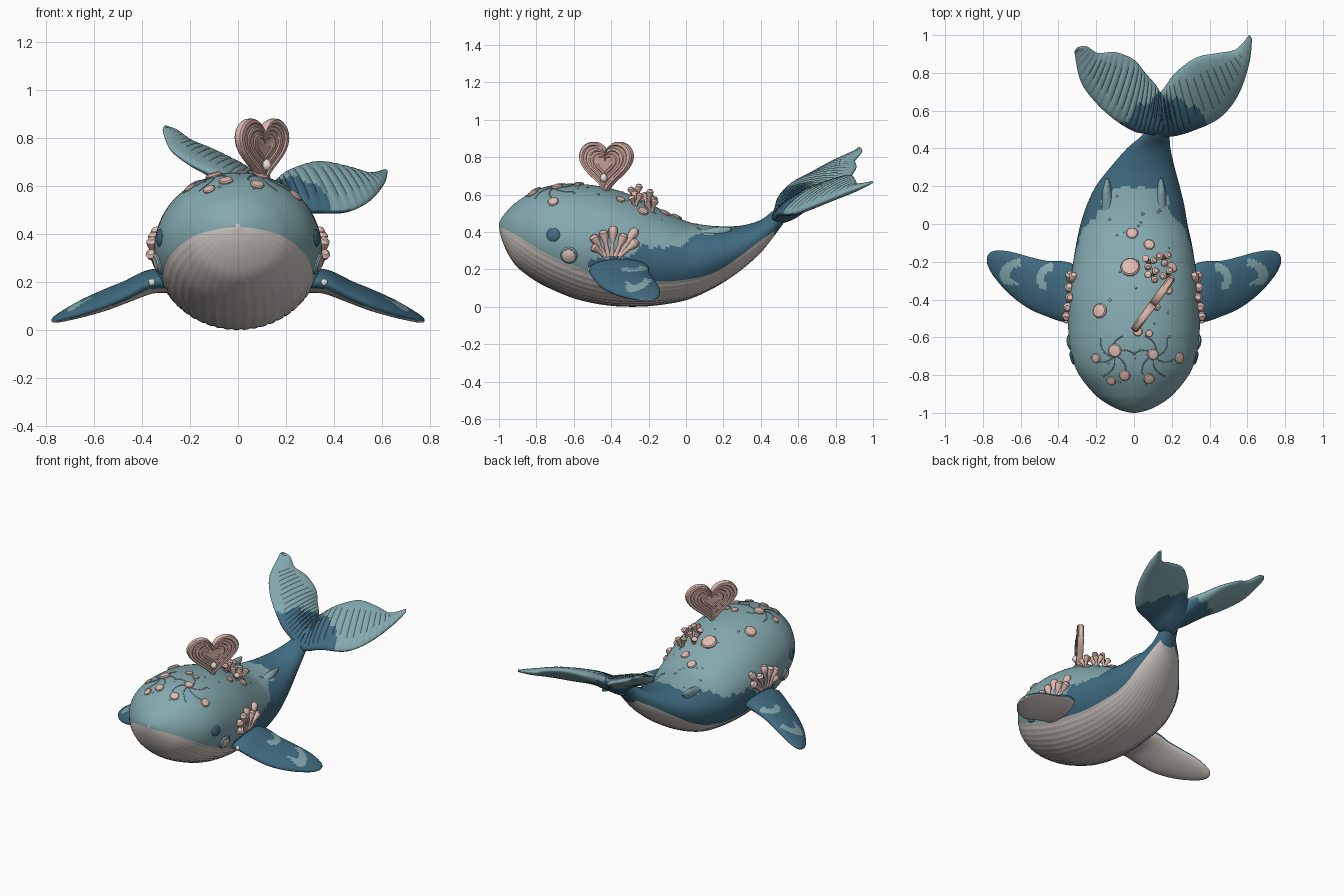
import bpy, bmesh, math, random
from math import sin, cos, pi
from mathutils import Vector

random.seed(4)
default = bpy.data.objects.get("Cube")
if default:
    bpy.data.objects.remove(default)

COLOURS = {
    "light_teal": (0.23, 0.40, 0.43),
    "deep_blue": (0.05, 0.148, 0.22),
    "belly_grey": (0.63, 0.58, 0.54),
    "coral_pink": (0.75, 0.50, 0.44),
    "heart_rose": (0.62, 0.39, 0.34),
    "pearl_white": (0.78, 0.74, 0.69),
}
NAMES = list(COLOURS)
MATS = []
for key, rgb in COLOURS.items():
    m = bpy.data.materials.new(key)
    m.use_nodes = True
    m.diffuse_color = (*rgb, 1)
    bsdf = next(n for n in m.node_tree.nodes if n.type == "BSDF_PRINCIPLED")
    bsdf.inputs["Base Color"].default_value = (*rgb, 1)
    bsdf.inputs["Roughness"].default_value = 0.7
    MATS.append(m)


def skin(name, rings, colour, angle=40):
    """Join equal-length closed rings into a capped surface; colour is a name or a face rule."""
    bm = bmesh.new()
    loops = [[bm.verts.new(p) for p in ring] for ring in rings]
    n = len(loops[0])
    for a, b in zip(loops, loops[1:]):
        for j in range(n):
            k = (j + 1) % n
            bm.faces.new((a[j], a[k], b[k], b[j]))
    bm.faces.new(loops[0])
    bm.faces.new(loops[-1])
    bmesh.ops.recalc_face_normals(bm, faces=bm.faces)
    bm.normal_update()
    mesh = bpy.data.meshes.new(name)
    if callable(colour):
        for m in MATS:
            mesh.materials.append(m)
        for f in bm.faces:
            f.material_index = NAMES.index(colour(f.calc_center_median(), f.normal))
    else:
        mesh.materials.append(MATS[NAMES.index(colour)])
    bm.to_mesh(mesh)
    bm.free()
    ob = bpy.data.objects.new(name, mesh)
    bpy.context.collection.objects.link(ob)
    bpy.ops.object.select_all(action="DESELECT")
    ob.select_set(True)
    bpy.context.view_layer.objects.active = ob
    bpy.ops.object.shade_smooth_by_angle(angle=math.radians(angle))
    return ob


def spline(rows, steps):
    """Smooth interpolation through rows of numbers."""
    out = []
    for i in range(len(rows) - 1):
        quad = [rows[max(0, min(len(rows) - 1, i + d))] for d in (-1, 0, 1, 2)]
        for s in range(steps):
            t = s / steps
            out.append([b + t / 2 * (c - a + t * (2*a - 5*b + 4*c - d + t * (3*b - a - 3*c + d)))
                        for a, b, c, d in zip(*quad)])
    return out + [list(rows[-1])]


def lathe(name, origin, axis, profile, colour, n=14):
    """Turn (radius, height) pairs around an axis."""
    axis = Vector(axis).normalized()
    u = axis.orthogonal().normalized()
    v = axis.cross(u)
    rings = [[Vector(origin) + axis * h + (u * cos(2*pi*j/n) + v * sin(2*pi*j/n)) * r
              for j in range(n)] for r, h in profile]
    return skin(name, rings, colour)


# Body: y, centre x, half width, top z, bottom z, belly line z, dark line z
BODY = [
    (-1, 0, .01, .445, .425, .43, 0), (-.985, 0, .075, .475, .36, .423, 0),
    (-.95, 0, .145, .52, .28, .407, 0), (-.9, 0, .21, .565, .21, .378, 0),
    (-.8, 0, .29, .625, .135, .315, 0), (-.7, 0, .33, .652, .085, .262, 0),
    (-.6, 0, .345, .658, .045, .22, 0), (-.5, 0, .35, .65, .02, .185, .25),
    (-.4, 0, .348, .632, .005, .16, .26), (-.3, 0, .338, .6, 0, .145, .28),
    (-.2, 0, .322, .555, .003, .135, .33), (-.1, 0, .305, .503, .015, .135, .31),
    (0, 0, .283, .457, .035, .145, .35), (.1, .008, .258, .437, .075, .165, .4),
    (.2, .02, .222, .43, .13, .21, .42), (.3, .045, .17, .435, .2, .28, 1),
    (.4, .078, .115, .465, .29, .355, 1), (.48, .12, .068, .525, .39, .415, 1),
    (.56, .135, .05, .575, .5, .505, 1),
]
DENSE = spline(BODY, 8)


def section(y):
    for a, b in zip(DENSE, DENSE[1:]):
        if y <= b[0]:
            t = (y - a[0]) / (b[0] - a[0])
            return [p + (q - p) * t for p, q in zip(a, b)]
    return DENSE[-1]


def skin_point(y, phi, row=None, shrink=1.0):
    """Point on the body; phi runs around from the underside."""
    y, cx, hw, top, low = (row or section(y))[:5]
    return Vector((cx + hw * sin(phi) * shrink, y,
                   (top + low) / 2 - (top - low) / 2 * cos(phi) * shrink))


def on_body(y, x=None, z=None):
    """Surface point and outward normal at a top (x) or left side (z) position."""
    _, cx, hw, top, low = section(y)[:5]
    if z is None:
        phi = pi - math.asin((x - cx) / hw)
    else:
        phi = math.acos(((top + low) / 2 - z) / ((top - low) / 2))
    p = skin_point(y, phi)
    n = (skin_point(y, phi + .01) - p).cross(skin_point(y + .01, phi) - p).normalized()
    if n.dot(p - Vector((cx, y, (top + low) / 2))) < 0:
        n = -n
    return p, n


N_BELLY, N_BACK = 54, 70
body_rings = []
for row in DENSE:
    mid, half = (row[3] + row[4]) / 2, (row[3] - row[4]) / 2
    edge = math.acos(max(-.9, min(.97, (mid - row[5]) / half)))
    ring = [skin_point(0, -edge + 2 * edge * j / N_BELLY, row, .988 if j % 3 == 1 else 1)
            for j in range(N_BELLY)]
    ring += [skin_point(0, edge + (2*pi - 2*edge) * j / N_BACK, row) for j in range(N_BACK)]
    body_rings.append(ring)
body = skin("body", body_rings, "light_teal", 60)
for m in MATS[1:]:
    body.data.materials.append(m)
for f in body.data.polygons:
    c = f.center
    column = f.index % (N_BELLY + N_BACK)
    ragged = .012 * sin(c.y * 45) + .008 * sin(c.x * 70 + c.y * 90)
    if column < N_BELLY and c.y < .47:
        f.material_index = 2
    elif c.y > -.56 and (c.z < section(c.y)[6] + ragged or c.y > .185 + ragged):
        f.material_index = 1


def blade(name, rows, colour, ribs=0.0, flip=1, n=44):
    """Flat fin lofted from leading edge, trailing edge and half thickness; ribs groove the top."""
    rows = spline(rows, 14)
    rings = []
    for i, r in enumerate(rows):
        a, b = Vector(r[:3]), Vector(r[3:6])
        p, q = rows[max(i - 1, 0)], rows[min(i + 1, len(rows) - 1)]
        span = Vector(q[:3]) + Vector(q[3:6]) - Vector(p[:3]) - Vector(p[3:6])
        normal = (b - a).cross(span).normalized()
        if normal.z < 0:
            normal = -normal
        ring = []
        for j in range(n):
            s = sin(2 * pi * j / n)
            t = max(r[6], .002) * (1 - ribs * (i % 4 == 1 and s > 0))
            v = a.lerp(b, (1 - cos(2 * pi * j / n)) / 2) + normal * t * s
            ring.append(Vector((v.x * flip, v.y, v.z)))
        rings.append(ring)
    return skin(name, rings, colour, 50)


# Tail flukes
def fluke_colour(c, n):
    reach = (c - Vector((.14, .46, .47))).length
    limit = .27 if n.z > 0 else .34
    return "deep_blue" if reach < limit + .015 * sin(c.x * 60) else "light_teal"


blade("left_fluke", [
    (.1, .46, .46, .12, .67, .59, .055), (.2, .465, .47, .16, .72, .62, .052),
    (.3, .49, .495, .22, .8, .665, .047), (.45, .56, .495, .33, .88, .7, .04),
    (.55, .68, .54, .45, .905, .68, .032), (.61, .85, .61, .54, .925, .65, .022),
    (.625, .98, .66, .61, 1, .668, .007)], fluke_colour, .16)
blade("right_fluke", [
    (.16, .46, .46, .15, .67, .58, .055), (.08, .475, .52, .12, .73, .615, .052),
    (0, .49, .575, .06, .8, .65, .047), (-.1, .55, .645, 0, .87, .69, .04),
    (-.2, .64, .695, -.1, .91, .745, .032), (-.28, .75, .755, -.19, .905, .785, .025),
    (-.312, .89, .825, -.25, .94, .83, .014), (-.31, .92, .85, -.295, .935, .85, .005)],
    fluke_colour, .16)


# Flippers, pale underneath behind a blue leading edge
def flipper_colour(c, n):
    if n.z < -.25 and n.y > -.45:
        return "belly_grey"
    x = abs(c.x)
    marks = any(.045 < math.hypot((x - cx) / stretch, c.y - cy) < .085 and c.y > cy - .05
                and x > cx for cx, cy, stretch in ((.43, -.29, 1), (.6, -.27, 1.3)))
    return "light_teal" if marks and n.z > .3 else "deep_blue"


FLIPPER = [
    (.26, -.5, .2, .26, -.24, .21, .05), (.36, -.52, .195, .36, -.2, .21, .05),
    (.46, -.49, .145, .46, -.195, .18, .042), (.56, -.445, .1, .55, -.175, .15, .038),
    (.66, -.37, .065, .64, -.15, .115, .03), (.74, -.28, .042, .71, -.14, .08, .02),
    (.773, -.22, .035, .755, -.147, .055, .012), (.778, -.19, .037, .773, -.165, .042, .004)]
BUMP = [(.15, -.3), (1, 0), (.9, .3), (.6, .5), (.1, .6)]
EYE = [(.5, -.4), (1, 0), (.85, .16), (.5, .25), (.05, .28)]
RING = [(.9, -.4), (1, .1), (.85, .28), (.05, .32)]
DISC = [(1, -.3), (1, .45), (.85, .56), (.05, .6)]
BARNACLE = [(.9, -.4), (1, .12), (.85, .32), (.5, .4), (.05, .42)]


def scaled(profile, r):
    return [(a * r, b * r) for a, b in profile]


def branch(name, start, end, r):
    d = Vector(end) - Vector(start)
    k = d.length
    lathe(name, start, d, [(r*.6, 0), (r*.5, k*.5), (r, k*.75), (r*1.1, k*.9), (r*.6, k)],
          "coral_pink", 10)


for side, flip in (("left", 1), ("right", -1)):
    blade(side + "_flipper", FLIPPER, flipper_colour, 0, flip)
    mirror = Vector((flip, 1, 1))
    lathe(side + "_flipper_pearl", Vector((.36, -.517, .2)) * mirror, Vector((.2, -1, .3)) * mirror,
          scaled(BUMP, .014), "pearl_white")
    # Eyes and cheek barnacles
    for part, y, z, r, shape, col in (("eye", -.71, .385, .037, EYE, "deep_blue"),
                                      ("cheek_ring", -.625, .277, .046, RING, "light_teal"),
                                      ("cheek_barnacle", -.625, .277, .033, DISC, "coral_pink")):
        p, nrm = on_body(y, z=z)
        lathe(f"{side}_{part}", p * mirror, nrm * mirror, scaled(shape, r), col, 20)
    # Fan corals above the flippers
    for y, z in ((-.5, .325), (-.5, .38), (-.445, .405), (-.39, .425), (-.33, .385), (-.27, .41),
                 (-.26, .35)):
        base, nrm = on_body(-.4 + (y + .4) * .3, z=.27)
        tip, nrm = on_body(y, z=z)
        branch(side + "_fan_coral", (base - nrm * .005) * mirror, (tip + nrm * .014) * mirror, .023)
    # Back ridges
    blade(side + "_back_ridge", [(.12, .04, .4, .16, .04, .39, .005),
                                 (.115, .1, .395, .17, .1, .385, .024),
                                 (.12, .18, .4, .165, .18, .39, .034),
                                 (.135, .24, .42, .15, .24, .415, .008)], "light_teal", 0, flip)

# Barnacles over the back: x, y, radius
for x, y, r in ((-.01, -.05, .032), (.08, -.11, .03), (-.02, -.23, .052), (.2, -.23, .03),
                (-.18, -.46, .04), (.02, -.57, .025), (.08, -.58, .02), (-.1, -.67, .036),
                (.1, -.69, .03), (.24, -.71, .03), (-.05, -.8, .03), (.08, -.82, .03),
                (-.12, -.83, .026), (-.2, -.71, .026), (.18, -.35, .025)):
    p, nrm = on_body(y, x=x)
    lathe("back_barnacle", p, nrm, scaled(BARNACLE, r), "coral_pink")
for i in range(30):
    p, nrm = on_body(random.uniform(-.9, .15), x=random.uniform(-.16, .2))
    lathe("skin_bump", p, nrm, scaled(BUMP, random.uniform(.004, .009)), "light_teal", 8)

# Branching coral behind the heart
for x, y in ((.08, -.2), (.16, -.18), (.18, -.27), (.1, -.27)):
    p, nrm = on_body(y, x=x)
    for k in range(3):
        lean = Vector((.03 * cos(k * 2.1 + x * 30), .03 * sin(k * 2.1 + x * 30), .05 + .015 * k))
        branch("back_coral", p - nrm * .01, p + lean, .018)

# Seaweed relief on the forehead
for side in (-1, 1):
    for k in range(6):
        curve = bpy.data.curves.new("seaweed", "CURVE")
        curve.dimensions = "3D"
        curve.bevel_depth = .003
        line = curve.splines.new("POLY")
        line.points.add(7)
        for s, pt in enumerate(line.points):
            a = k * 1.05 + s * .14
            p, nrm = on_body(-.7 + .017 * s * sin(a), x=side * (.11 + .017 * s * cos(a)))
            pt.co = (*p, 1)
        curve.materials.append(MATS[0])
        bpy.context.collection.objects.link(bpy.data.objects.new("seaweed", curve))

# Heart ornament with stepped relief on both faces
ACROSS, FACING = Vector((.59, .81, 0)), Vector((.81, -.59, 0))
HEART_MID = Vector((.1, -.425, .765))


def heart_loop(scale, depth, n=64):
    ring = []
    for j in range(n):
        t = 2 * pi * j / n
        w = 16 * sin(t) ** 3 * .0108
        h = (13*cos(t) - 5*cos(2*t) - 2*cos(3*t) - cos(4*t)) * .0098
        ring.append(HEART_MID + ACROSS * w * scale + Vector((0, 0, h * scale)) + FACING * depth)
    return ring


relief = [(1, .012), (.96, .02), (.86, .021), (.82, .015), (.72, .015), (.69, .019), (.6, .019),
          (.56, .014), (.46, .014), (.43, .018), (.33, .018), (.29, .014), (.03, .014)]
steps = [(s, -d) for s, d in reversed(relief)] + relief
skin("heart", [heart_loop(s, d) for s, d in steps],
     lambda c, n: "coral_pink" if abs((c - HEART_MID).dot(FACING)) > .0185
     or abs(n.dot(FACING)) < .3 else "heart_rose", 30)
lathe("pearl", HEART_MID + FACING * .025 + Vector((0, 0, -.1)), (0, 0, 1),
      [(.004, 0), (.016, .008), (.021, .022), (.016, .036), (.004, .048)], "pearl_white")
